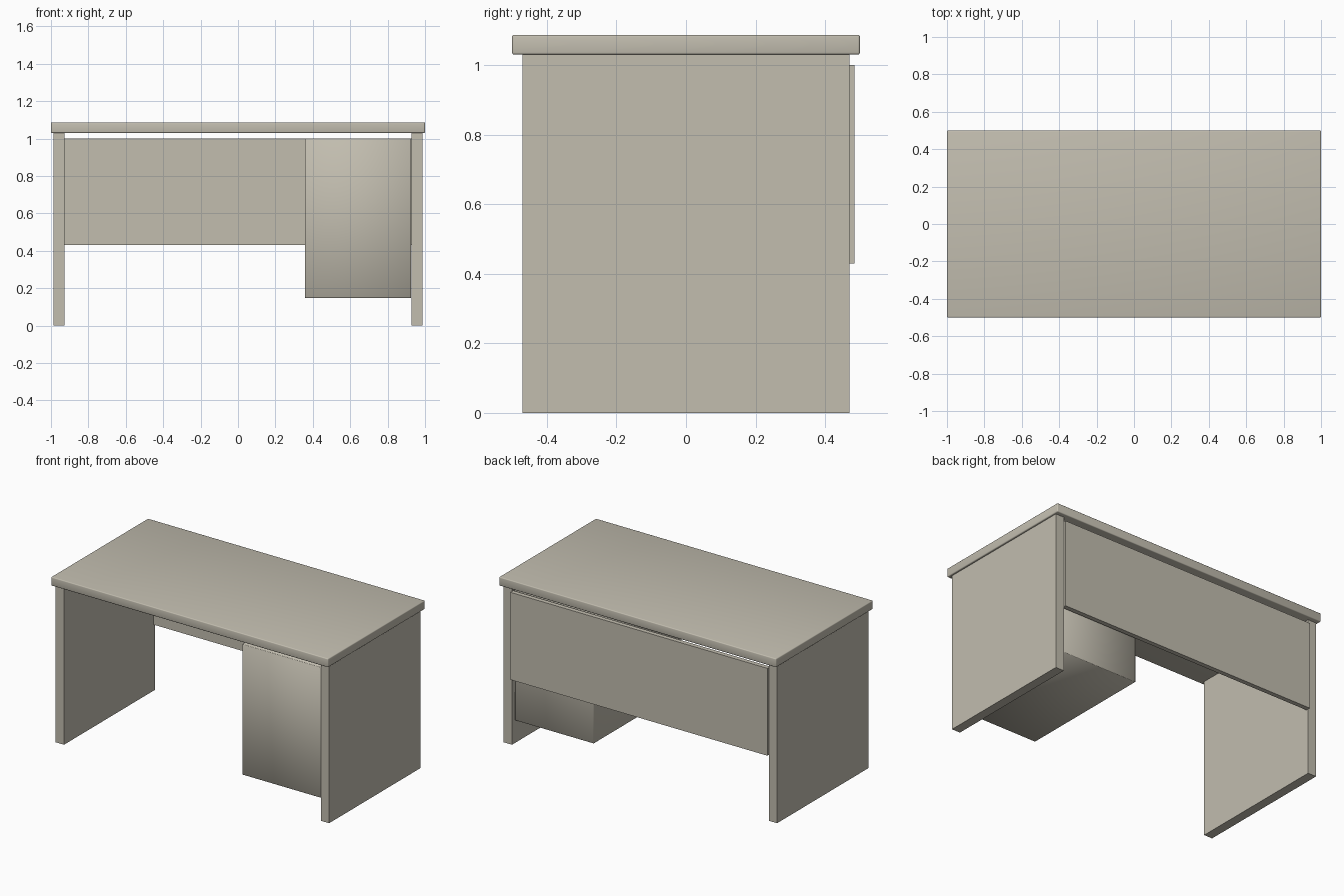
import bpy

if "Cube" in bpy.data.objects:
    bpy.data.objects.remove(bpy.data.objects["Cube"], do_unlink=True)

COLOUR = (0.54, 0.51, 0.43, 1.0)
mat = bpy.data.materials.new("warm_grey_laminate")
mat.use_nodes = True
mat.diffuse_color = COLOUR
mat.node_tree.nodes["Principled BSDF"].inputs["Base Color"].default_value = COLOUR


def board(name, x, y, z, radius=0, segments=1):
    """Box spanning the given ranges, optionally with softened edges."""
    ranges = (x, y, z)
    bpy.ops.mesh.primitive_cube_add(size=1, location=[(a + b) / 2 for a, b in ranges])
    obj = bpy.context.object
    obj.name = name
    obj.scale = [b - a for a, b in ranges]
    bpy.ops.object.transform_apply(location=False, rotation=False, scale=True)
    obj.data.materials.append(mat)
    if radius:
        bevel = obj.modifiers.new("soft_edges", "BEVEL")
        bevel.width = radius
        bevel.segments = segments
        bpy.ops.object.shade_smooth()
    return obj


# Worktop with rounded edges
board("desk_top", (-1, 1), (-0.5, 0.5), (1.03, 1.087), 0.006, 3)

# Side panels that carry the top
for side, sign in (("left", 1), ("right", -1)):
    board(side + "_side_panel", sorted((sign * 0.927, sign * 0.987)), (-0.47, 0.47), (0, 1.03))

# Modesty panel across the back, standing slightly proud of the sides
board("back_panel", (-0.927, 0.927), (0.455, 0.485), (0.43, 1.0))

# Hanging drawer pedestal
board("drawer_pedestal", (0.358, 0.926), (-0.468, 0.44), (0.148, 1.0), 0.002)
